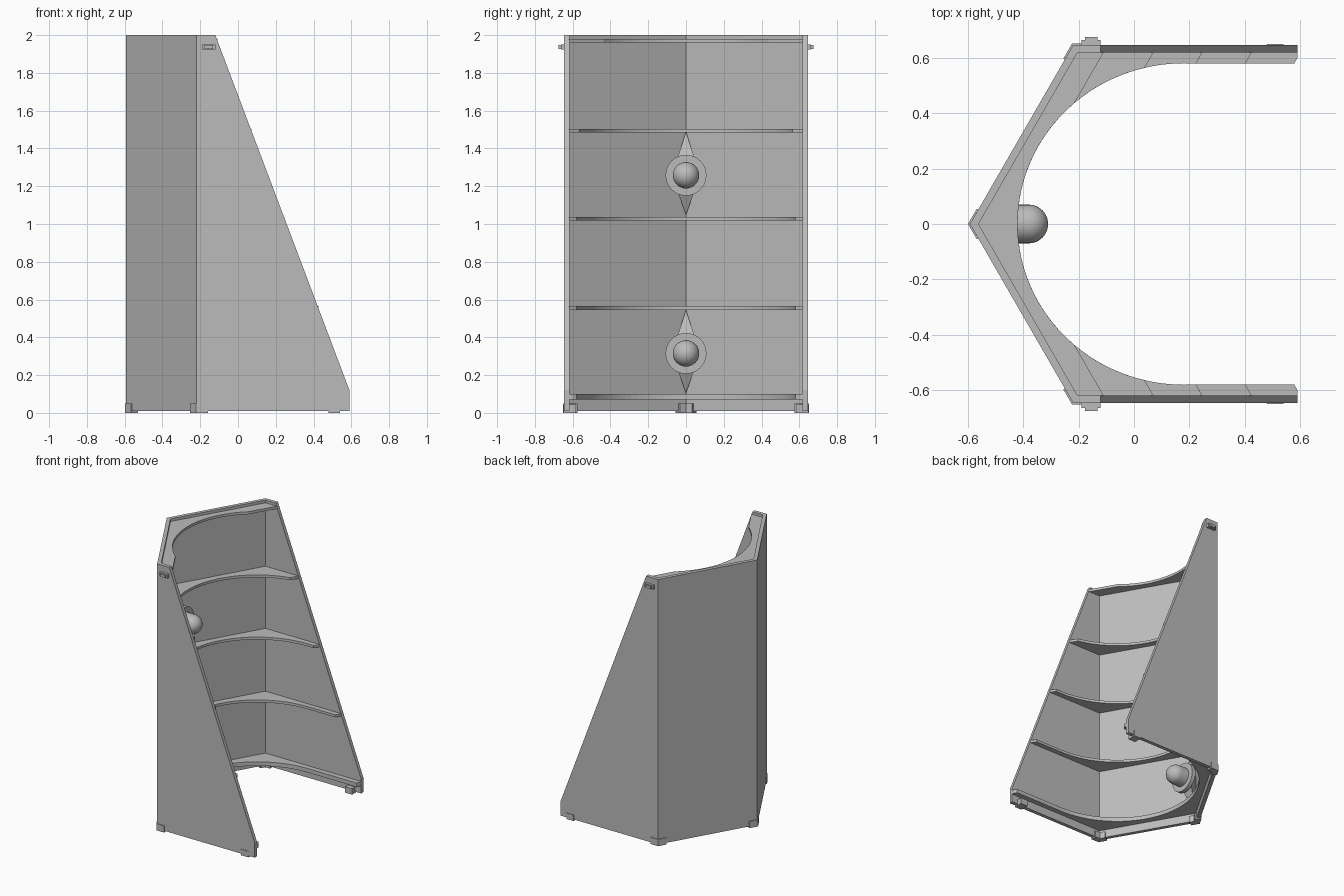
import bpy, bmesh, math
from mathutils import Vector, Matrix

cube = bpy.data.objects.get("Cube")
if cube:
    bpy.data.objects.remove(cube, do_unlink=True)

grey = bpy.data.materials.new("plain grey")
grey.use_nodes = True
COLOUR = (0.5, 0.5, 0.5, 1)
grey.diffuse_color = COLOUR
grey.node_tree.nodes["Principled BSDF"].inputs["Base Color"].default_value = COLOUR

BACK, CORNER, SIDE, FRONT = -0.592, -0.22, 0.645, 0.59
WALL = 0.027


def finish(name, bm):
    bmesh.ops.recalc_face_normals(bm, faces=bm.faces)
    mesh = bpy.data.meshes.new(name)
    bm.to_mesh(mesh)
    bm.free()
    mesh.materials.append(grey)
    obj = bpy.data.objects.new(name, mesh)
    bpy.context.collection.objects.link(obj)
    return obj


def prism(points, low, high):
    bm = bmesh.new()
    face = bm.faces.new([bm.verts.new((x, y, low)) for x, y in points])
    res = bmesh.ops.extrude_face_region(bm, geom=[face])
    top = [v for v in res["geom"] if isinstance(v, bmesh.types.BMVert)]
    bmesh.ops.translate(bm, verts=top, vec=(0, 0, high - low))
    return bm


def offset(path, dist):
    """Mitred offset of an open path, to the left of travel."""
    pts = [Vector(p) for p in path]
    dirs = [(b - a).normalized() for a, b in zip(pts, pts[1:])]
    norms = [Vector((-d.y, d.x)) for d in dirs]
    norms = [norms[0]] + norms + [norms[-1]]
    out = []
    for p, a, b in zip(pts, norms, norms[1:]):
        m = (a + b).normalized()
        out.append(tuple(p + m * dist / m.dot(a)))
    return out


def band(path, outer, inner, low, high):
    return prism(offset(path, -outer) + offset(path, inner)[::-1], low, high)


def slope_x(z):
    return min(FRONT, -0.12 + (2 - z) * 0.71 / 1.88)


# Folded wall: two back panels and two sides, cut by the sloping front edge
outline = [(FRONT, SIDE), (CORNER, SIDE), (BACK, 0), (CORNER, -SIDE), (FRONT, -SIDE)]
wall = band(outline, 0, WALL, 0.01, 2)
cut = bmesh.ops.bisect_plane(wall, geom=wall.verts[:] + wall.edges[:] + wall.faces[:],
                             plane_co=(-0.12, 0, 2), plane_no=(1.88, 0, 0.71),
                             clear_outer=True)
bmesh.ops.holes_fill(wall, edges=wall.edges[:], sides=0)
finish("wall_panels", wall)

# Shelves with a rounded cut-out and slanted front ends
inner = offset(outline, WALL - 0.002)
RX, RY, CX = 0.60, 0.58, 0.18


def shelf(name, top, thick):
    end_x, end_y = slope_x(top - thick / 2), SIDE - WALL + 0.002
    x, y = end_x, end_y
    if end_x == FRONT:
        y = 0.6
    start = (x, y)
    while y > RY or (x < CX and ((x - CX) / RX) ** 2 + (y / RY) ** 2 > 1):
        x, y = x - 0.0005, y - 0.000866
    arc = [(x, y)]
    a0 = math.pi / 2
    if x < CX:
        a0 = math.atan2(y / RY, (x - CX) / RX)
    steps = 24
    for i in range(0 if x > CX else 1, steps + 1):
        a = a0 + (math.pi - a0) * i / steps
        arc.append((CX + RX * math.cos(a), RY * math.sin(a)))
    half = [inner[1], (end_x, end_y)]
    if start[1] < end_y:
        half.append(start)
    half += arc
    mirrored = [(px, -py) for px, py in half[:-1]][::-1]
    finish(name, prism([inner[2]] + half + mirrored, top - thick, top))


for label, top, thick in (("bottom", 0.10, 0.03), ("lower", 0.565, 0.019),
                          ("middle", 1.037, 0.019), ("upper", 1.504, 0.019),
                          ("top", 1.98, 0.019)):
    shelf(label + "_shelf", top, thick)

# Foot clips that wrap the lower corners
ARM = 0.06


def along(a, b):
    a, b = Vector(a), Vector(b)
    return tuple(a + (b - a).normalized() * ARM)


for label, i in (("left", 1), ("back", 2), ("right", 3)):
    p = outline[i]
    path = [along(p, outline[i - 1]), p, along(p, outline[i + 1])]
    finish(label + "_corner_foot", band(path, 0.006, WALL + 0.012, 0, 0.05))
for label, s in (("left", 1), ("right", -1)):
    path = [(0.54, s * SIDE), (0.48, s * SIDE)]
    finish(label + "_front_foot", band(path if s > 0 else path[::-1],
                                       0.004, WALL + 0.035, 0, 0.045))

# Stepped latches near the top of each side
for label, s in (("left", 1), ("right", -1)):
    bm = bmesh.new()
    for width, depth, height in ((0.07, 0.018, 0.028), (0.045, 0.03, 0.02)):
        m = (Matrix.Translation((-0.155, s * (SIDE + depth / 2), 1.937))
             @ Matrix.Diagonal((width, depth, height, 1)))
        bmesh.ops.create_cube(bm, size=1, matrix=m)
    finish(label + "_latch", bm)

# Ball lamps on discs with pointed brackets in the back corner
for label, z in (("lower", 0.315), ("upper", 1.258)):
    disc = bmesh.new()
    bmesh.ops.create_cone(disc, cap_ends=True, segments=40, radius1=0.108,
                          radius2=0.108, depth=0.03,
                          matrix=Matrix.Translation((-0.455, 0, z))
                          @ Matrix.Rotation(math.pi / 2, 4, "Y"))
    finish(label + "_lamp_disc", disc)

    spike = bmesh.new()
    tips = [spike.verts.new((-0.55, 0, z + h)) for h in (0.23, -0.21)]
    ring = [spike.verts.new(p) for p in ((-0.445, 0.075, z), (-0.445, -0.075, z),
                                         (-0.57, 0, z))]
    for tip in tips:
        for i in range(3):
            spike.faces.new((tip, ring[i], ring[(i + 1) % 3]))
    finish(label + "_lamp_bracket", spike)

    ball = bmesh.new()
    bmesh.ops.create_uvsphere(ball, u_segments=32, v_segments=16, radius=0.07,
                              matrix=Matrix.Translation((-0.38, 0, z))
                              @ Matrix.Rotation(math.pi / 2, 4, "Y"))
    for v in ball.verts:  # straight neck behind the dome
        if v.co.x < -0.381:
            r = Vector((v.co.y, v.co.z - z))
            if r.length > 0.001:
                r = r.normalized() * 0.07
            v.co = (-0.45, r.x, z + r.y)
    bmesh.ops.remove_doubles(ball, verts=ball.verts, dist=0.0005)
    obj = finish(label + "_lamp_ball", ball)
    bpy.ops.object.select_all(action="DESELECT")
    obj.select_set(True)
    bpy.context.view_layer.objects.active = obj
    bpy.ops.object.shade_smooth_by_angle(angle=math.radians(40))
